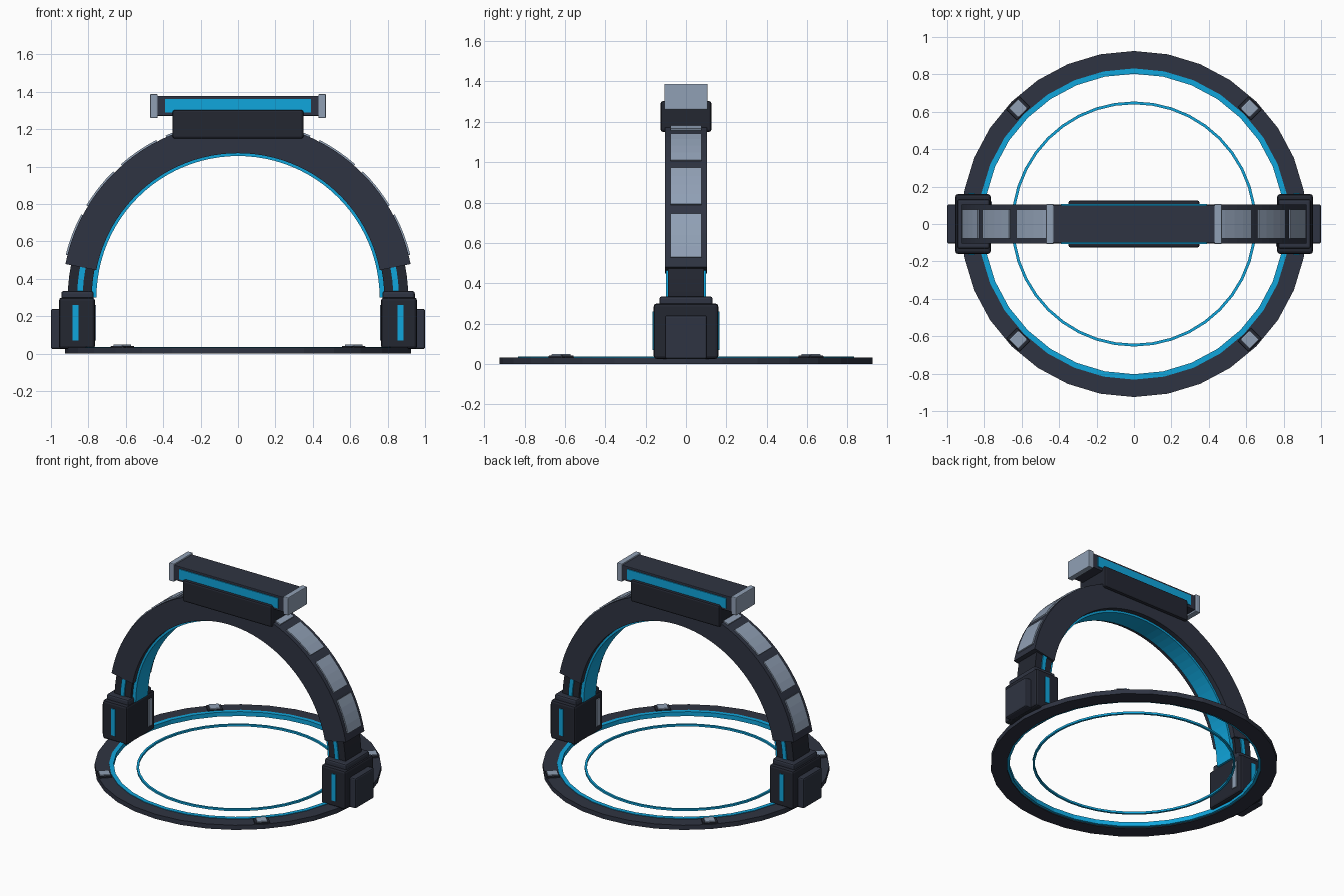
import bpy, bmesh, math
from mathutils import Matrix

if "Cube" in bpy.data.objects:
    bpy.data.objects.remove(bpy.data.objects["Cube"])


def mat(name, rgb):
    m = bpy.data.materials.new(name)
    m.diffuse_color = (*rgb, 1)
    m.use_nodes = True
    m.node_tree.nodes["Principled BSDF"].inputs["Base Color"].default_value = m.diffuse_color
    return m


BODY = mat("slate", (0.028, 0.034, 0.054))
DARK = mat("dark_slate", (0.017, 0.020, 0.031))
CYAN = mat("cyan_glow", (0.005, 0.38, 0.72))
GREY = mat("light_metal", (0.28, 0.35, 0.46))


def finish(name, bm, material, bevel=0):
    bmesh.ops.recalc_face_normals(bm, faces=bm.faces)
    me = bpy.data.meshes.new(name)
    bm.to_mesh(me)
    bm.free()
    me.materials.append(material)
    ob = bpy.data.objects.new(name, me)
    bpy.context.collection.objects.link(ob)
    if bevel:
        b = ob.modifiers.new("bevel", 'BEVEL')
        b.width, b.segments = bevel, 2
    return ob


def box(name, x, y, z, material, bevel=0, turn=0):
    """Box from (min, max) ranges, optionally turned about the z axis."""
    bm = bmesh.new()
    size = [r[1] - r[0] for r in (x, y, z)]
    mid = [(r[0] + r[1]) / 2 for r in (x, y, z)]
    bmesh.ops.create_cube(bm, size=1, matrix=Matrix.Rotation(turn, 4, 'Z')
                          @ Matrix.Translation(mid) @ Matrix.Diagonal((*size, 1)))
    return finish(name, bm, material, bevel)


def sweep(name, r0, r1, h0, h1, a0, a1, n, place, material):
    """Rectangular section swept through an angle; a full turn is closed."""
    bm = bmesh.new()
    full = abs(a1 - a0) >= 360
    rows = []
    for i in range(n if full else n + 1):
        a = math.radians(a0 + (a1 - a0) * i / n)
        rows.append([bm.verts.new(place(r * math.cos(a), r * math.sin(a), h))
                     for r, h in ((r0, h0), (r1, h0), (r1, h1), (r0, h1))])
    for i in range(n):
        p, q = rows[i], rows[(i + 1) % len(rows)]
        for k in range(4):
            bm.faces.new((p[k], p[(k + 1) % 4], q[(k + 1) % 4], q[k]))
    if not full:
        bm.faces.new(rows[0])
        bm.faces.new(rows[-1])
    return finish(name, bm, material)


def ring(name, r0, r1, z0, z1, n, material):
    return sweep(name, r0, r1, z0, z1, 0, 360, n, lambda u, v, h: (u, v, h), material)


def arch(name, r0, r1, y0, y1, a0, a1, n, material):
    return sweep(name, r0, r1, y0, y1, a0, a1, n,
                 lambda u, v, h: (u, h, v + 0.3), material)


# Floor rings
ring("base_ring", 0.82, 0.925, 0.0, 0.033, 32, BODY)
ring("base_glow_ring", 0.803, 0.832, 0.006, 0.037, 32, CYAN)
ring("inner_glow_ring", 0.64, 0.655, 0.008, 0.022, 40, CYAN)

# Clamps on the base ring
for i in range(4):
    t = math.radians(45 + 90 * i)
    box("ring_clamp_base", (0.835, 0.915), (-0.05, 0.05), (0.025, 0.042), DARK, 0.004, t)
    box("ring_clamp_cap", (0.84, 0.91), (-0.034, 0.034), (0.035, 0.05), GREY, 0.004, t)

# Arch: inner core, outer shell, glowing underside
arch("arch_core", 0.782, 0.91, -0.09, 0.09, 0, 180, 48, DARK)
arch("arch_shell", 0.772, 0.94, -0.105, 0.105, 11, 169, 44, BODY)
arch("arch_inner_glow", 0.757, 0.785, -0.07, 0.07, 0, 180, 48, CYAN)

for s in (-1, 1):
    def angles(a, b):
        return (a, b) if s > 0 else (180 - b, 180 - a)

    def xs(a, b):
        return tuple(sorted((s * a, s * b)))

    # Plates on the outside of the arch
    for k in range(4):
        a = 14 + 17.3 * k
        arch("arch_plate", 0.93, 0.949, -0.077, 0.077, *angles(a, a + 14), 4, GREY)

    # Feet
    box("foot_block", xs(0.765, 0.957), (-0.16, 0.16), (0.025, 0.3), DARK, 0.015)
    box("foot_collar", xs(0.772, 0.945), (-0.132, 0.132), (0.26, 0.335), BODY, 0.012)
    box("foot_outer_panel", xs(0.94, 1.0), (-0.105, 0.105), (0.025, 0.24), BODY, 0.01)
    box("foot_inner_strip", xs(0.759, 0.78), tuple(sorted((-s * 0.08, -s * 0.12))),
        (0.07, 0.26), GREY)

    # Glowing strips on the legs and feet, front and back
    for f in (-1, 1):
        y_leg = sorted((f * 0.08, f * 0.098))
        arch("leg_glow", 0.83, 0.86, *y_leg, *angles(1, 12), 4, CYAN)
        box("foot_glow", xs(0.852, 0.884), tuple(sorted((f * 0.15, f * 0.165))),
            (0.07, 0.26), CYAN)

    # End caps of the top beam
    box("beam_end_cap", xs(0.43, 0.47), (-0.107, 0.107), (1.26, 1.388), GREY, 0.005)

# Saddle and beam on top of the arch
box("beam_saddle", (-0.35, 0.35), (-0.126, 0.126), (1.15, 1.303), DARK, 0.012)
box("top_beam", (-0.44, 0.44), (-0.1, 0.1), (1.272, 1.378), BODY, 0.004)
for f in (-1, 1):
    box("beam_glow", (-0.39, 0.39), tuple(sorted((f * 0.09, f * 0.106))),
        (1.29, 1.362), CYAN)
